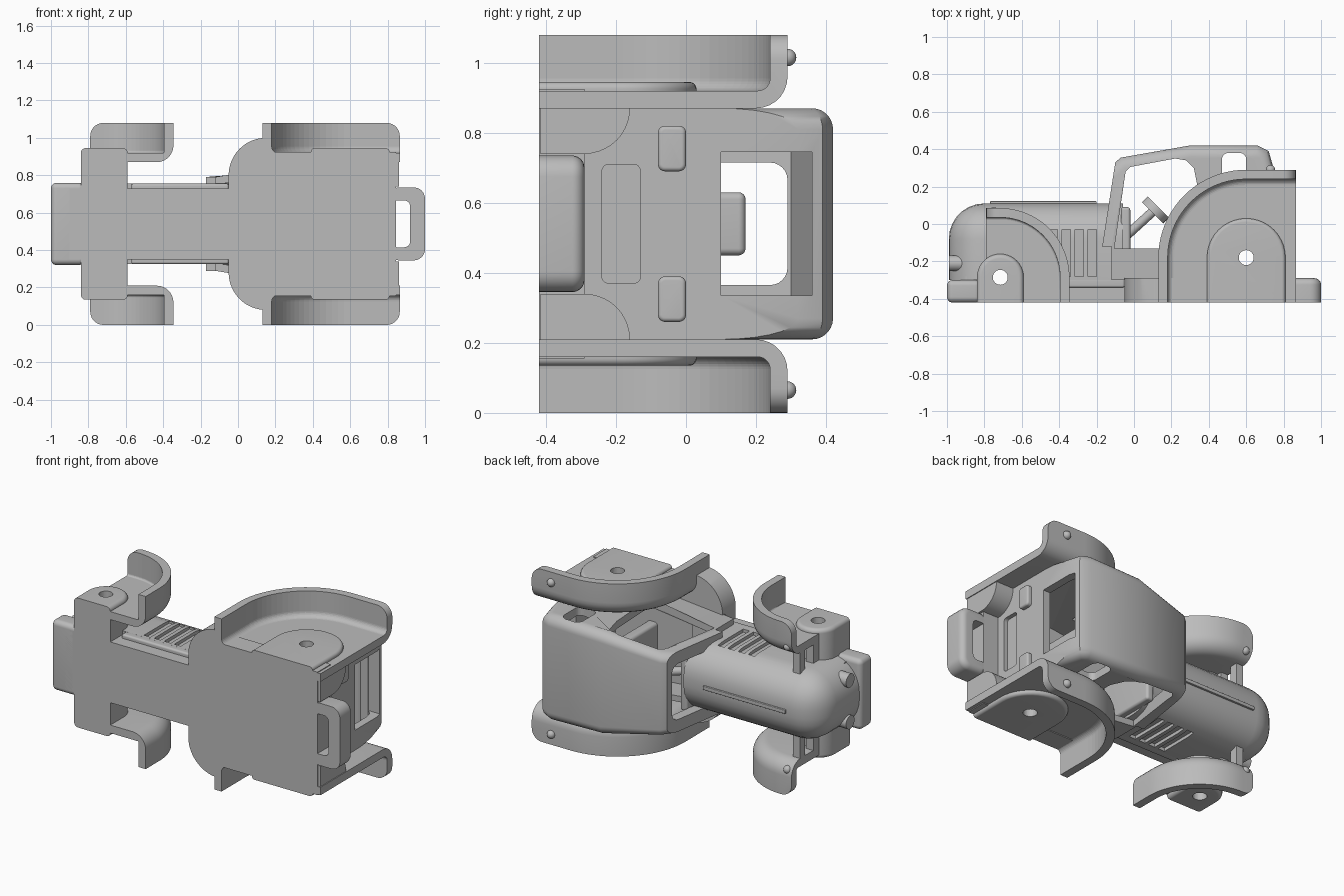
import bpy, bmesh, math
from mathutils import Vector

MID = 0.54  # lateral symmetry plane; all meshes are built around it
if "Cube" in bpy.data.objects:
    bpy.data.objects.remove(bpy.data.objects["Cube"])

paint = bpy.data.materials.new("plain_grey")
paint.use_nodes = True
GREY = (0.5, 0.5, 0.5, 1)
paint.diffuse_color = GREY
paint.node_tree.nodes["Principled BSDF"].inputs["Base Color"].default_value = GREY


def finish(name, bm):
    bmesh.ops.recalc_face_normals(bm, faces=bm.faces)
    mesh = bpy.data.meshes.new(name)
    bm.to_mesh(mesh)
    bm.free()
    ob = bpy.data.objects.new(name, mesh)
    ob.location.z = MID
    mesh.materials.append(paint)
    bpy.context.collection.objects.link(ob)
    return ob


def prism(name, pts, a, b, axis="z", bevels=(), shape=None):
    """Extrude a 2D outline along an axis; bevels are (edge test, radius)."""
    place = {"z": lambda p, d: (p[0], p[1], d),
             "y": lambda p, d: (p[0], d, p[1]),
             "x": lambda p, d: (d, p[0], p[1])}[axis]
    bm = bmesh.new()
    rings = [[bm.verts.new(place(p, d)) for p in pts] for d in (a, b)]
    for ring in rings:
        bm.faces.new(ring)
    n = len(pts)
    for i in range(n):
        j = (i + 1) % n
        bm.faces.new((rings[0][i], rings[0][j], rings[1][j], rings[1][i]))
    bmesh.ops.recalc_face_normals(bm, faces=bm.faces)
    for test, radius in bevels:
        edges = [e for e in bm.edges if test(e.verts[0].co, e.verts[1].co)]
        bmesh.ops.bevel(bm, geom=edges, offset=radius, segments=7, profile=0.5,
                        affect="EDGES", clamp_overlap=True)
    if shape:
        for v in bm.verts:
            v.co = shape(v.co)
    return finish(name, bm)


def rect(x0, x1, y0, y1, r=0.0):
    if not r:
        return [(x0, y0), (x1, y0), (x1, y1), (x0, y1)]
    pts = []
    for cx, cy, s in ((x1 - r, y1 - r, 0), (x0 + r, y1 - r, 90),
                      (x0 + r, y0 + r, 180), (x1 - r, y0 + r, 270)):
        pts += arc(cx, cy, r, s, s + 90, 6)
    return pts


def arc(cx, cy, r, a0, a1, n=20):
    steps = [math.radians(a0 + (a1 - a0) * i / n) for i in range(n + 1)]
    return [(cx + r * math.cos(t), cy + r * math.sin(t)) for t in steps]


def box(name, x, y, w, r=0.0):
    every = [(lambda a, b: True, r)] if r else []
    return prism(name, rect(*x, *y), *w, bevels=every)


def cut(ob, cutter):
    cutter.hide_render = True
    cutter.hide_viewport = True
    cutter.display_type = "WIRE"
    mod = ob.modifiers.new("cut", "BOOLEAN")
    mod.object = cutter
    mod.solver = "EXACT"


def mirror(ob):
    ob.modifiers.new("mirror", "MIRROR").use_axis = (False, False, True)
    return ob


def ball(name, at, r):
    bm = bmesh.new()
    bmesh.ops.create_uvsphere(bm, u_segments=20, v_segments=12, radius=r)
    bmesh.ops.translate(bm, verts=bm.verts, vec=at)
    return mirror(finish(name, bm))


def rod(name, p, q, r):
    p, q = Vector(p), Vector(q)
    bm = bmesh.new()
    bmesh.ops.create_cone(bm, cap_ends=True, segments=28, radius1=r, radius2=r,
                          depth=(q - p).length)
    bm.transform((q - p).to_track_quat("Z", "Y").to_matrix().to_4x4())
    bmesh.ops.translate(bm, verts=bm.verts, vec=(p + q) / 2)
    return finish(name, bm)


# Wheel axle bores
FX, FY, RX, RY = -0.715, -0.285, 0.6, -0.18
front_bore = rod("front_bore_cutter", (FX, FY, -1), (FX, FY, 1), 0.04)
rear_bore = rod("rear_bore_cutter", (RX, RY, -1), (RX, RY, 1), 0.04)


# Fenders: rounded shell with an inner wall, hollowed from the outside
def fender(name, outer, inner, end_x, bore):
    def inside_rim(level):
        return lambda a, b: (abs(a.z - level) + abs(b.z - level) < 1e-4
                             and (a.y + b.y) / 2 > -0.415
                             and abs(a.x - end_x) + abs(b.x - end_x) > 1e-3)
    plan_corner = lambda a, b: (abs(a.x - end_x) + abs(b.x - end_x) < 1e-3
                                and a.z + b.z > 1.05 and abs(a.y - b.y) > 0.1)
    ob = prism(name, outer, 0.33, 0.54,
               bevels=[(plan_corner, 0.07), (inside_rim(0.33), 0.09)])
    hollow = prism(name + "_cutter", inner, 0.38, 0.7,
                   bevels=[(inside_rim(0.38), 0.035)])
    cut(ob, hollow)
    cut(ob, bore)
    return mirror(ob)


fender("rear_fender",
       [(0.865, -0.42), (0.865, 0.29)] + arc(RX, RY, 0.47, 90, 180) + [(0.13, -0.42)],
       [(1.0, -0.6), (1.0, 0.24)] + arc(RX, RY, 0.42, 90, 180) + [(0.18, -0.6)],
       0.865, rear_bore)
fender("front_fender",
       [(-0.79, -0.42), (-0.345, -0.42)] + arc(FX, FY, 0.37, 0, 90) + [(-0.79, FY + 0.37)],
       [(-0.9, -0.6), (-0.395, -0.6)] + arc(FX, FY, 0.32, 0, 90) + [(-0.9, FY + 0.32)],
       -0.79, front_bore)
ball("rear_fender_lamp", (0.73, 0.29, 0.475), 0.025)
ball("front_fender_lamp", (-0.75, 0.065, 0.385), 0.025)

# Hubs
hub = prism("rear_hub", [(0.81, -0.42)] + arc(RX, RY, 0.21, 0, 180) + [(0.39, -0.42)],
            0.37, 0.405,
            bevels=[(lambda a, b: a.z + b.z > 0.8 and a.y + b.y > -0.83, 0.02)])
cut(hub, rear_bore)
mirror(hub)
axle = prism("front_axle", [(-0.59, -0.42)] + arc(FX, FY, 0.125, 0, 180) + [(-0.84, -0.42)],
             -0.405, 0.405,
             bevels=[(lambda a, b: abs(a.z - b.z) < 1e-4 and a.y + b.y > -0.83, 0.025)])
cut(axle, front_bore)

# Braces between hood and front fenders
mirror(box("lower_brace", (-0.79, -0.74), (-0.21, -0.13), (0.18, 0.35)))
mirror(box("upper_brace", (-0.79, -0.74), (-0.05, 0.0), (0.18, 0.36)))

# Hood with rounded nose, louvres and centre rib
def hood_round(a, b):
    top = min(a.y, b.y) > 0.1 and max(a.x, b.x) > min(a.x, b.x) + 0.1
    nose = max(a.x, b.x) < -0.9
    return top or (nose and max(a.y, b.y) > 0.1)


hood = prism("hood", rect(-0.99, -0.06, -0.3, 0.11), -0.215, 0.215,
             bevels=[(hood_round, 0.19)])
for i in range(4):
    x = -0.455 + 0.07 * i
    for side in (-1, 1):
        cut(hood, box("louvre_cutter", (x, x + 0.045), (-0.28, -0.03),
                      sorted((side * 0.195, side * 0.3))))
cut(hood, front_bore)
box("hood_rib", (-0.77, -0.2), (0.1, 0.122), (-0.012, 0.012), 0.004)
chassis = box("chassis", (-0.9, 0.15), (-0.42, -0.28), (-0.19, 0.19))
cut(chassis, front_bore)
mirror(box("side_sill", (-0.57, -0.05), (-0.34, -0.29), (0.17, 0.215), 0.012))
box("front_bumper", (-1.0, -0.82), (-0.42, -0.3), (-0.22, 0.22), 0.03)
mirror(rod("headlight", (-0.99, -0.21, 0.13), (-0.9, -0.21, 0.13), 0.042))

# Floor and rounded side steps
box("rear_floor", (0.1, 0.845), (-0.42, -0.29), (-0.385, 0.385))
top_rim = lambda a, b: a.y + b.y > -0.59
mirror(prism("side_step", [(0.15, 0.0), (0.15, 0.46)] + arc(0.15, 0.26, 0.2, 90, 180)
             + [(-0.05, 0.0)], -0.42, -0.29, "y",
             bevels=[(lambda a, b: top_rim(a, b) and a.z + b.z > 0.1
                      and a.x + b.x < 0.299, 0.035)]))

# Tow hitch
hitch = prism("tow_hitch", rect(0.8, 1.0, -0.195, 0.195, 0.06), -0.42, -0.29, "y",
              bevels=[(top_rim, 0.035)])
cut(hitch, prism("hitch_cutter", rect(0.82, 0.92, -0.125, 0.125, 0.03), -0.6, 0, "y"))


# Cab: hollow shell narrowing to the windscreen
def taper(co):
    t = min(max((co.x + 0.1) / 0.45, 0), 1)
    return Vector((co.x, co.y, co.z * (0.76 + 0.24 * t)))


cab = prism("cab", [(-0.17, -0.12), (-0.1, 0.33), (-0.07, 0.355), (0.3, 0.42), (0.66, 0.42),
                    (0.72, 0.39), (0.74, 0.32), (0.74, -0.3), (0.35, -0.3),
                    (-0.12, -0.3), (-0.12, -0.12)], -0.33, 0.33,
            bevels=[(lambda a, b: abs(a.z - b.z) < 1e-4 and min(a.y, b.y) > 0.31, 0.06)],
            shape=taper)
cut(cab, prism("cab_cutter", [(-0.08, -0.5), (-0.09, -0.12), (-0.045, 0.3), (0.3, 0.37),
                              (0.64, 0.37), (0.68, 0.33), (0.69, 0.28), (0.69, -0.5),
                              (0.35, -0.5)], -0.28, 0.28, shape=taper))
cut(cab, prism("door_cutter", [(-0.105, -0.13), (-0.045, 0.28), (-0.02, 0.305), (0.22, 0.35),
                               (0.28, 0.34), (0.32, 0.3), (0.34, 0.2), (0.34, -0.13)], -1, 1))
cut(cab, prism("side_window_cutter", rect(0.47, 0.6, 0.2, 0.38, 0.035), -1, 1))
cut(cab, prism("windscreen_cutter", rect(-0.08, 0.29, -0.175, 0.175, 0.05), -0.3, 0.05, "x"))
cut(cab, prism("rear_window_cutter", rect(0.1, 0.36, -0.205, 0.205), 0.6, 0.9, "x"))
cut(cab, prism("slot_cutter", rect(-0.24, -0.13, -0.17, 0.17, 0.02), 0.715, 0.9, "x"))
cut(cab, rear_bore)
mirror(prism("rear_pad", rect(-0.08, 0.0, 0.15, 0.28, 0.02), 0.72, 0.77, "x",
             bevels=[(lambda a, b: a.x + b.x > 1.53, 0.012)]))
mirror(prism("corner_gusset", [(-0.16, 0.36), (-0.415, 0.36), (-0.415, 0.2)]
             + arc(-0.29, 0.33, 0.13, 270, 360, 10), 0.73, 0.86, "x"))

# Seat back and steering
box("seat_back", (0.4, 0.47), (-0.35, 0.17), (-0.09, 0.09), 0.02)
rod("steering_column", (-0.06, -0.08, 0), (0.11, 0.075, 0), 0.025)
rod("steering_wheel", (0.1, 0.06, 0), (0.13, 0.09, 0), 0.08)
box("dashboard", (-0.07, -0.02), (-0.3, 0.09), (-0.2, 0.2), 0.015)

# Smooth shading with sharp edges kept
bpy.ops.object.select_all(action="DESELECT")
for ob in bpy.context.scene.objects:
    if ob.type == "MESH" and not ob.hide_render:
        ob.select_set(True)
        bpy.context.view_layer.objects.active = ob
bpy.ops.object.shade_smooth_by_angle(angle=math.radians(35))
